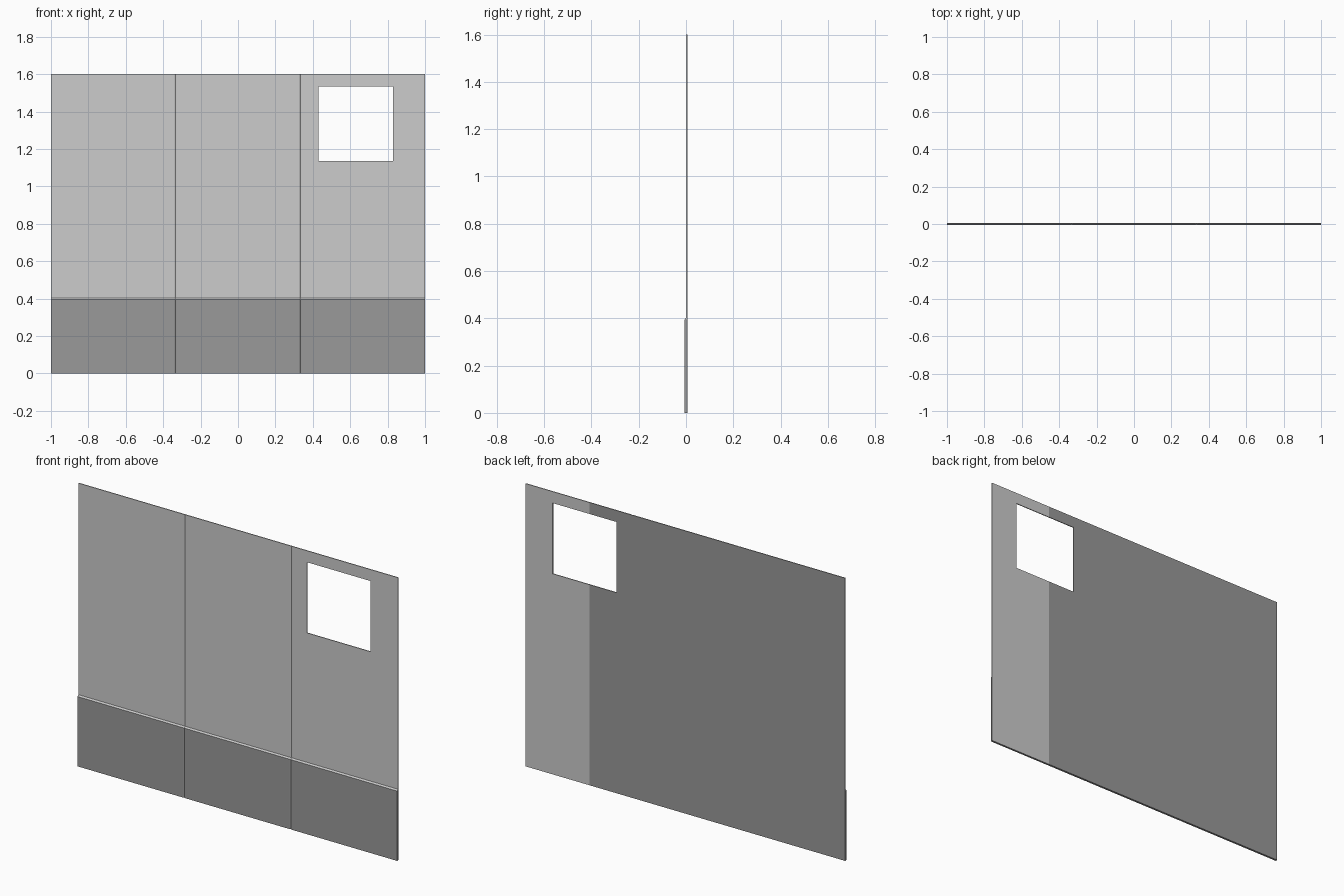
import bpy, bmesh

if "Cube" in bpy.data.objects:
    bpy.data.objects.remove(bpy.data.objects["Cube"])

def material(name, v):
    m = bpy.data.materials.new(name)
    m.diffuse_color = (v, v, v, 1)
    m.use_nodes = True
    m.node_tree.nodes["Principled BSDF"].inputs["Base Color"].default_value = m.diffuse_color
    return m

# Grid lines: panel edges, V grooves, window and back colour split
G, W = 1 / 3, 0.006
xs = [-1, -G - W, -G, -G + W, G - W, G, G + W, 0.43, 0.6, 0.83, 1]
zs = [0, 0.395, 0.403, 1.135, 1.535, 1.6]
BACK = 0.006

def front_y(x, z):
    base = -0.006 if z < 0.4 else 0.001      # skirting stands proud
    return base + 0.003 if abs(abs(x) - G) < 0.001 else base

def is_solid(i, j):
    if not (0 <= i < len(xs) - 1 and 0 <= j < len(zs) - 1):
        return False
    cx, cz = (xs[i] + xs[i + 1]) / 2, (zs[j] + zs[j + 1]) / 2
    return not (0.43 < cx < 0.83 and 1.135 < cz < 1.535)

bm = bmesh.new()
front, back = {}, {}
for i, x in enumerate(xs):
    for j, z in enumerate(zs):
        front[i, j] = bm.verts.new((x, front_y(x, z), z))
        back[i, j] = bm.verts.new((x, BACK, z))

# Front and back skins, with edge walls wherever a neighbour is missing
for i in range(len(xs) - 1):
    for j in range(len(zs) - 1):
        if not is_solid(i, j):
            continue
        c = [(i, j), (i + 1, j), (i + 1, j + 1), (i, j + 1)]
        low = zs[j + 1] < 0.4
        bm.faces.new([front[k] for k in c]).material_index = int(low)
        f = bm.faces.new([back[k] for k in reversed(c)])
        f.material_index = 0 if xs[i] >= 0.6 else 1
        for n, (di, dj) in enumerate([(0, -1), (1, 0), (0, 1), (-1, 0)]):
            if not is_solid(i + di, j + dj):
                a, b = c[n], c[(n + 1) % 4]
                w = bm.faces.new([front[b], front[a], back[a], back[b]])
                w.material_index = int(low)

bmesh.ops.recalc_face_normals(bm, faces=bm.faces)
me = bpy.data.meshes.new("wall_panel")
bm.to_mesh(me)
bm.free()
me.materials.append(material("light grey", 0.604))
me.materials.append(material("mid grey", 0.319))
wall = bpy.data.objects.new("wall_panel", me)
bpy.context.collection.objects.link(wall)
